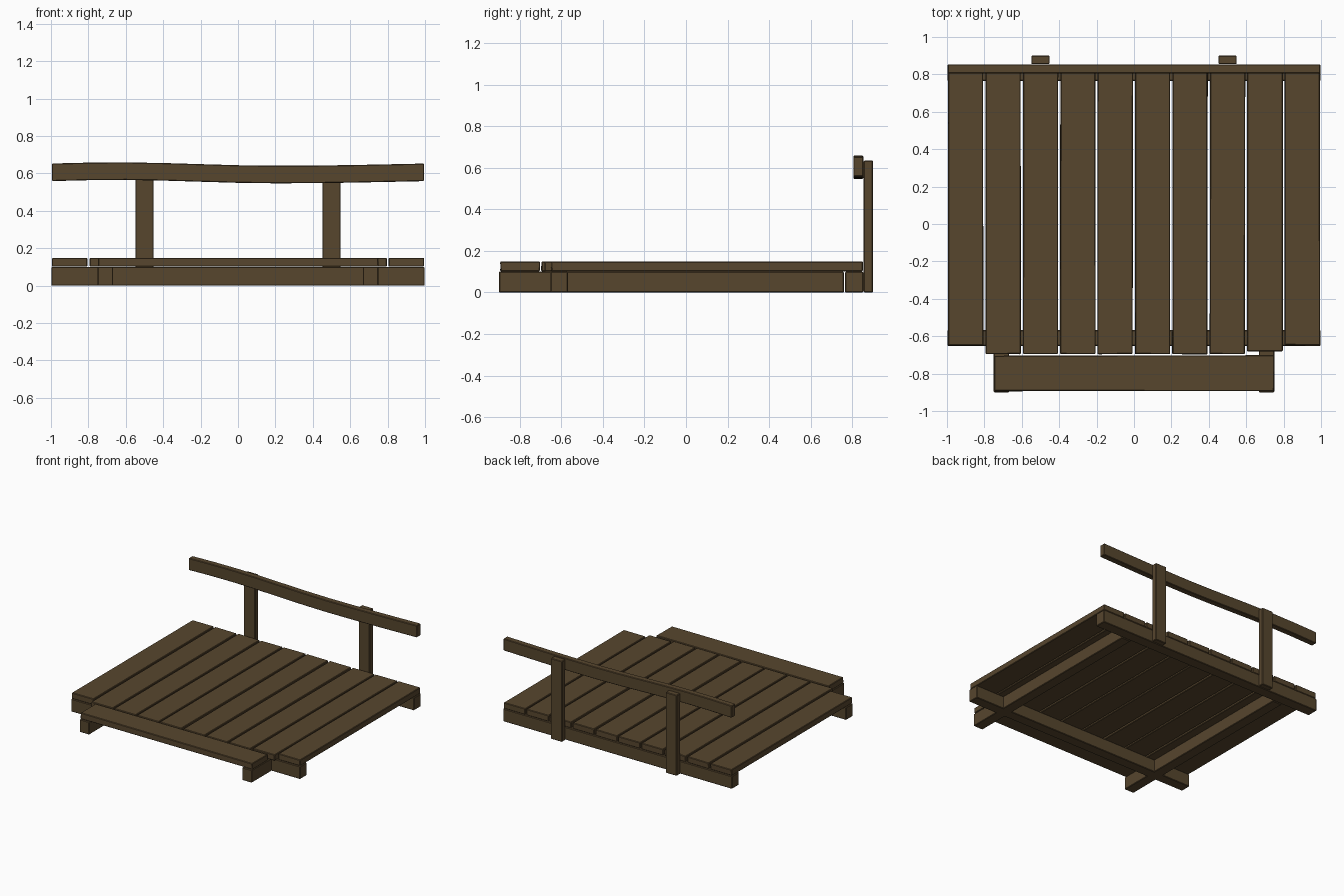
import bpy, bmesh, math, random

if "Cube" in bpy.data.objects:
    bpy.data.objects.remove(bpy.data.objects["Cube"])

random.seed(4)
wood = bpy.data.materials.new("dark_brown_wood")
wood.diffuse_color = (0.095, 0.061, 0.027, 1)
wood.use_nodes = True
wood.node_tree.nodes["Principled BSDF"].inputs["Base Color"].default_value = wood.diffuse_color


def board(name, x0, x1, y0, y1, z0, z1, jitter=0.0, bevel=0.004):
    """Box between two corners, with slightly uneven corners and worn edges."""
    bm = bmesh.new()
    bmesh.ops.create_cube(bm, size=1)
    for v in bm.verts:
        v.co.x = x1 if v.co.x > 0 else x0
        v.co.y = y1 if v.co.y > 0 else y0
        v.co.z = z1 if v.co.z > 0 else z0
        v.co.x += random.uniform(-jitter, jitter)
        v.co.y += random.uniform(-jitter, jitter)
    bmesh.ops.bevel(bm, geom=bm.edges[:], offset=bevel, segments=1,
                    affect='EDGES', profile=0.5)
    return finish(name, bm)


def finish(name, bm):
    bmesh.ops.recalc_face_normals(bm, faces=bm.faces[:])
    me = bpy.data.meshes.new(name)
    bm.to_mesh(me)
    bm.free()
    me.materials.append(wood)
    ob = bpy.data.objects.new(name, me)
    bpy.context.collection.objects.link(ob)
    return ob


# Deck planks: the two outer ones stop shorter at the front
for i in range(10):
    cx = -0.9 + 0.2 * i
    front = -0.648 if i in (0, 9) else (-0.68 if i == 8 else -0.695)
    board(f"deck_plank_{i + 1}", cx - 0.094, cx + 0.094, front, 0.85,
          0.102, 0.149, 0.002)

# Front step plank laid crosswise
board("front_plank", -0.75, 0.75, -0.893, -0.703, 0.102, 0.149, 0.002)

# Base frame: two cross beams and two side beams
board("front_beam", -0.998, 0.998, -0.652, -0.568, 0, 0.1)
board("back_beam", -0.998, 0.998, 0.765, 0.853, 0, 0.1)
for side, s in (("left", -1), ("right", 1)):
    a, b = sorted((s * 0.667, s * 0.75))
    board(f"{side}_beam", a, b, -0.9, 0.76, 0, 0.1)
    # Railing posts fixed to the back of the frame
    board(f"{side}_post", s * 0.5 - 0.049, s * 0.5 + 0.049, 0.855, 0.9, 0, 0.635)

# Wavy handrail: a rectangle section swept along x
bm = bmesh.new()
rings = []
for i in range(11):
    x = -0.995 + 0.199 * i
    z = 0.6 + 0.010 * math.sin((x + 1.06) * math.pi / 0.9) if x < -0.16 else \
        0.6 - 0.008 * math.sin((x + 0.16) * math.pi / 0.85)
    z = 0.602 + (0.009 * math.cos((x + 0.65) * math.pi / 0.87) if x < 0.22
                 else -0.009 * math.cos((x - 0.22) * math.pi / 1.3))
    rings.append([bm.verts.new((x, y, z + h)) for y, h in
                  ((0.805, -0.046), (0.853, -0.046), (0.853, 0.048), (0.805, 0.048))])
for a, b in zip(rings, rings[1:]):
    for k in range(4):
        bm.faces.new((a[k], a[(k + 1) % 4], b[(k + 1) % 4], b[k]))
bm.faces.new(rings[0])
bm.faces.new(rings[-1])
edges = [e for e in bm.edges if e.calc_face_angle(0) > 0.8]
bmesh.ops.recalc_face_normals(bm, faces=bm.faces[:])
edges = [e for e in bm.edges if e.calc_face_angle(0) > 0.8]
bmesh.ops.bevel(bm, geom=edges, offset=0.004, segments=1, affect='EDGES', profile=0.5)
finish("handrail", bm)
